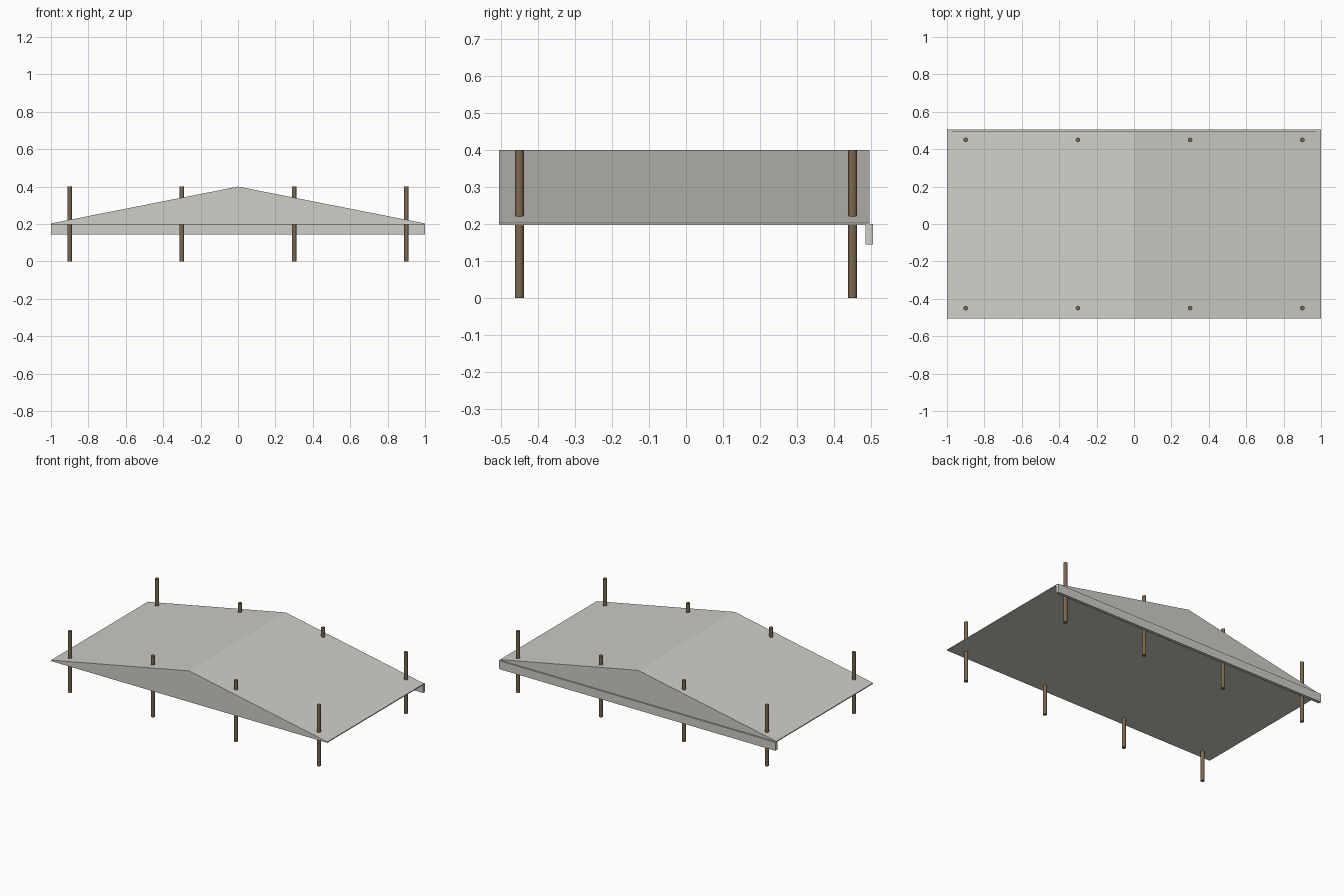
import bpy, bmesh

if "Cube" in bpy.data.objects:
    bpy.data.objects.remove(bpy.data.objects["Cube"])


def material(name, rgb):
    m = bpy.data.materials.new(name)
    m.diffuse_color = (*rgb, 1)
    m.use_nodes = True
    m.node_tree.nodes["Principled BSDF"].inputs["Base Color"].default_value = m.diffuse_color
    return m


def extrude_profile(name, profile, y0, y1, mat):
    """Extrude an x/z outline along y."""
    bm = bmesh.new()
    face = bm.faces.new([bm.verts.new((x, y0, z)) for x, z in profile])
    res = bmesh.ops.extrude_face_region(bm, geom=[face])
    verts = [v for v in res["geom"] if isinstance(v, bmesh.types.BMVert)]
    bmesh.ops.translate(bm, verts=verts, vec=(0, y1 - y0, 0))
    bmesh.ops.recalc_face_normals(bm, faces=bm.faces)
    mesh = bpy.data.meshes.new(name)
    bm.to_mesh(mesh)
    bm.free()
    mesh.materials.append(mat)
    obj = bpy.data.objects.new(name, mesh)
    bpy.context.collection.objects.link(obj)
    return obj


plaster = material("pale_roof", (0.62, 0.61, 0.57))
wood = material("brown_wood", (0.20, 0.14, 0.08))

# Low gabled roof with a thin eave edge and flat underside
extrude_profile("gable_roof",
                [(-1, 0.197), (1, 0.197), (1, 0.203), (0, 0.4), (-1, 0.203)],
                -0.505, 0.495, plaster)

# Board hanging along the back edge
extrude_profile("back_board",
                [(-1, 0.145), (1, 0.145), (1, 0.2), (-1, 0.2)],
                0.485, 0.505, plaster)

# Two rows of round posts that pass through the roof
for row, y in (("front", -0.45), ("back", 0.45)):
    for i, x in enumerate((-0.9, -0.3, 0.3, 0.9)):
        bpy.ops.mesh.primitive_cylinder_add(vertices=16, radius=0.012,
                                            depth=0.4, location=(x, y, 0.2))
        post = bpy.context.object
        post.name = f"{row}_post_{i + 1}"
        post.data.materials.append(wood)
        bpy.ops.object.shade_smooth_by_angle()
